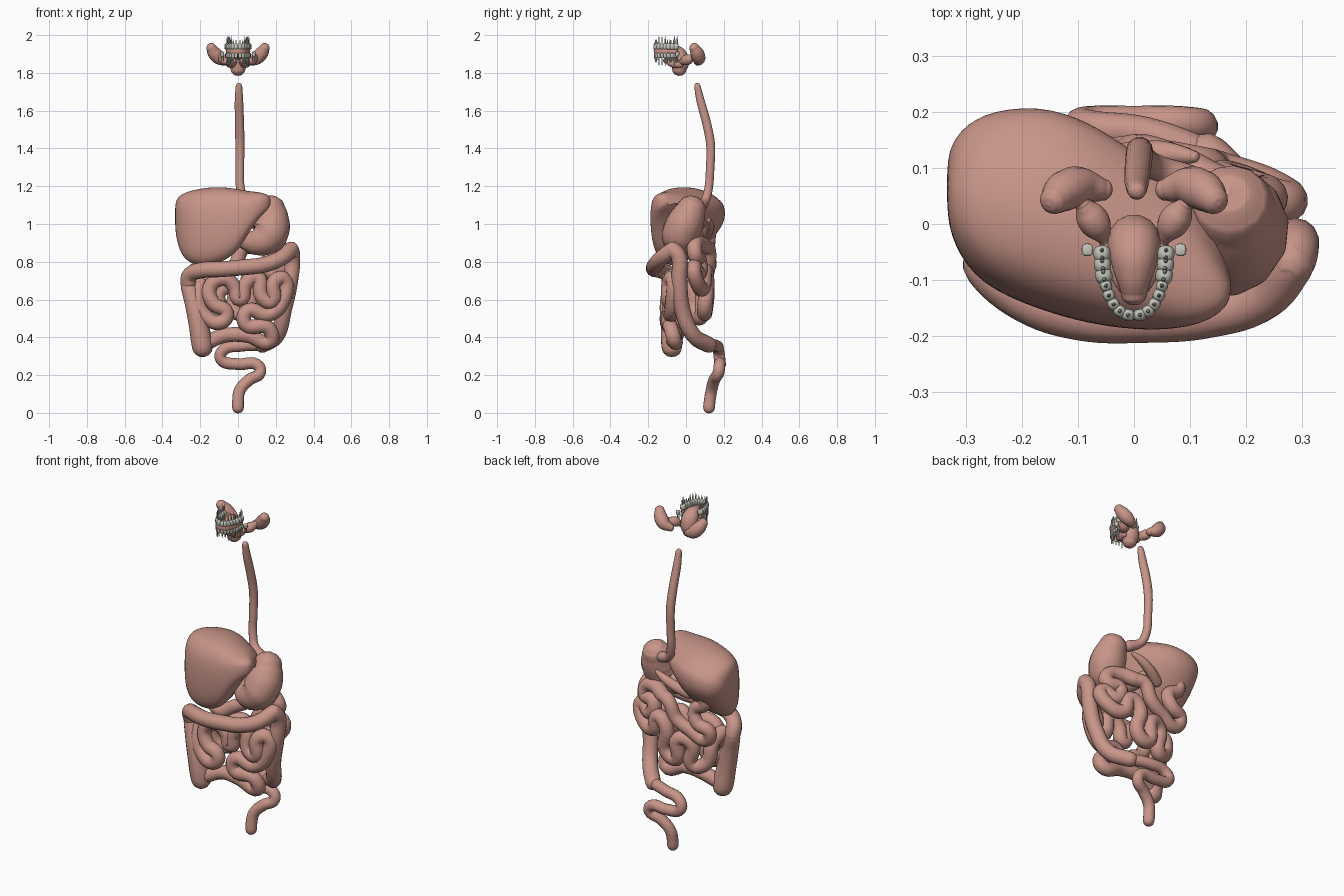
import bpy, bmesh, math
from mathutils import Vector


def material(name, col):
    m = bpy.data.materials.new(name)
    m.diffuse_color = (*col, 1)
    return m


FLESH = material("flesh", (0.58, 0.30, 0.25))
ENAMEL = material("enamel", (0.55, 0.56, 0.50))


def tube(name, pts, r=None, res=6):
    """Smooth round-ended tube; points are (x, y, z) or (x, y, z, radius)."""
    p = [(Vector(q[:3]), q[3] if len(q) > 3 else r) for q in pts]

    def cap(end, nxt):
        d = (end[0] - nxt[0]).normalized()
        return [(end[0] + d * end[1] * s, end[1] * k)
                for s, k in ((1, .03), (.9, .44), (.6, .8))]
    p = cap(p[0], p[1]) + p + cap(p[-1], p[-2])[::-1]
    cu = bpy.data.curves.new(name, 'CURVE')
    cu.dimensions = '3D'
    cu.bevel_depth, cu.bevel_resolution, cu.resolution_u = 1, 5, res
    cu.use_fill_caps = True
    sp = cu.splines.new('BEZIER')
    sp.radius_interpolation = 'CARDINAL'
    sp.bezier_points.add(len(p) - 1)
    for b, (co, rad) in zip(sp.bezier_points, p):
        b.co, b.radius = co, rad
        b.handle_left_type = b.handle_right_type = 'AUTO'
    ob = bpy.data.objects.new(name, cu)
    bpy.context.collection.objects.link(ob)
    cu.materials.append(FLESH)
    bpy.ops.object.select_all(action='DESELECT')
    ob.select_set(True)
    bpy.context.view_layer.objects.active = ob
    bpy.ops.object.convert(target='MESH')
    bpy.ops.object.shade_smooth()
    return bpy.context.object


def mesh(name, bm, mat, subsurf=0):
    bmesh.ops.recalc_face_normals(bm, faces=bm.faces)
    me = bpy.data.meshes.new(name)
    bm.to_mesh(me)
    bm.free()
    me.materials.append(mat)
    me.shade_smooth()
    ob = bpy.data.objects.new(name, me)
    bpy.context.collection.objects.link(ob)
    if subsurf:
        ob.modifiers.new("smooth", 'SUBSURF').levels = subsurf
        ob.modifiers["smooth"].render_levels = subsurf
    return ob


# Liver: lofted sections along x, lower back cut away and top sloping to the back
bm = bmesh.new()
rings = []
for x, y0, y1, z0, z1 in [
        (-.334, .02, .11, .98, 1.10), (-.322, -.04, .155, .86, 1.145),
        (-.275, -.11, .20, .755, 1.175), (-.17, -.155, .215, .735, 1.197),
        (-.08, -.18, .185, .76, 1.2), (0, -.19, .13, .82, 1.187),
        (.06, -.19, .09, .94, 1.175), (.12, -.18, .01, 1.03, 1.17),
        (.16, -.155, -.06, 1.07, 1.155), (.173, -.13, -.09, 1.10, 1.135)]:
    ring = []
    for i in range(20):
        a = math.tau * i / 20
        c, s = math.cos(a), math.sin(a)
        t = .5 + .5 * math.copysign(abs(c) ** .68, c)
        u = .5 + .5 * math.copysign(abs(s) ** .68, s)
        low = z0 + .52 * (z1 - z0) * t ** 1.6
        high = z1 - .05 * max(0, 2 * t - 1) ** 1.5
        ring.append(bm.verts.new((x, y0 + (y1 - y0) * t, low + (high - low) * u)))
    rings.append(ring)
for a, b in zip(rings, rings[1:]):
    for i in range(20):
        j = (i + 1) % 20
        bm.faces.new((a[i], a[j], b[j], b[i]))
bm.faces.new(rings[0])
bm.faces.new(rings[-1])
mesh("liver", bm, FLESH, 2)

# Oesophagus, stomach, duodenum and pancreas
tube("oesophagus", [(.005, .06, 1.73, .017), (.005, .075, 1.66, .022), (.008, .11, 1.53, .024),
                    (.01, .13, 1.42, .024), (.01, .128, 1.3, .023), (.015, .118, 1.18, .023),
                    (.04, .10, 1.12, .024), (.10, .075, 1.09, .03)])
tube("stomach", [(.174, .025, 1.07, .081), (.177, .005, 1.025, .095), (.172, -.02, .97, .1),
                 (.15, -.035, .93, .095), (.1, -.04, .905, .073), (.05, -.02, .91, .052),
                 (0, .03, .93, .038)], res=10)
tube("duodenum", [(0, .03, .93), (-.07, .09, .98), (-.17, .12, .98), (-.21, .12, .92),
                  (-.14, .115, .86), (-.16, .125, .79), (-.23, .11, .75), (-.2, .1, .69),
                  (-.1, .11, .73), (-.02, .12, .78), (.03, .12, .87), (.08, .1, .88)], .037)
tube("pancreas", [(-.08, .09, .93, .03), (0, .12, .97, .028), (.06, .125, 1.0, .022),
                  (.105, .12, 1.02, .012)])

# Small intestine: back loops, then front loops ending at the caecum
tube("small_intestine_back", [
    (.08, .1, .88), (.15, .065, .9), (.22, .045, .88), (.23, .05, .83), (.16, .07, .81),
    (.18, .07, .74), (.26, .04, .77), (.24, .06, .69), (.15, .09, .66), (.11, .1, .75),
    (.05, .11, .7), (.06, .1, .56), (-.01, .1, .53), (-.03, .11, .66), (-.1, .09, .64),
    (-.1, .08, .51), (-.17, .05, .53), (-.19, .02, .65), (-.2, -.05, .68)], .04)
tube("small_intestine_front", [
    (-.2, -.05, .68), (-.21, -.08, .59), (-.17, -.09, .51), (-.09, -.1, .48), (-.06, -.1, .53),
    (-.13, -.1, .58), (-.15, -.09, .66), (-.08, -.09, .71), (-.02, -.08, .67), (.01, -.08, .6),
    (.04, -.08, .68), (.1, -.08, .72), (.13, -.09, .61), (.18, -.09, .59), (.19, -.09, .69),
    (.24, -.07, .71), (.24, -.07, .6), (.16, -.08, .52), (.05, -.09, .54), (.04, -.09, .47),
    (.16, -.08, .45), (.17, -.06, .38), (.05, -.06, .41), (-.07, -.05, .41),
    (-.17, -.07, .37)], .039)

# Large intestine
tube("ascending_colon", [(-.188, -.075, .35, .055), (-.205, -.08, .45, .053),
                         (-.235, -.075, .58, .047), (-.262, -.06, .67, .042)])
tube("transverse_colon", [(-.262, -.06, .68), (-.258, -.08, .725), (-.19, -.135, .755),
                          (-.1, -.165, .76), (.02, -.17, .77), (.14, -.16, .785),
                          (.23, -.13, .82), (.28, -.07, .865)], .042)
tube("descending_colon", [(.28, -.07, .865), (.288, -.04, .83), (.277, -.035, .7),
                          (.245, -.02, .55), (.205, .04, .41), (.13, .12, .36)], .042)
tube("sigmoid_colon", [(.13, .12, .36), (.02, .16, .355), (-.08, .172, .33), (-.09, .178, .285),
                       (0, .18, .258), (.1, .178, .255), (.118, .172, .215), (.06, .15, .175),
                       (.01, .135, .12), (0, .125, .06), (0, .122, .028)], .031)

# Tongue
tube("tongue", [(0, -.12, 1.905, .025), (0, -.09, 1.91, .035), (0, -.05, 1.9, .045),
                (0, -.03, 1.86, .047), (0, -.035, 1.825, .041)], res=10)

# Gum arch between the tooth rows


def arch(t, a=.057, b=.113):
    c = math.cos(t)
    return (math.copysign(abs(c) ** .8, c) * a, -.05 - b * math.sin(t))


gum = tube("gum_arch", [(*arch(math.pi * i / 16), 0) for i in range(17)], .008)
gum.scale.z = 2.4
gum.location.z = 1.915

# Salivary glands, both sides
for side, s in (("right", -1), ("left", 1)):
    tube(side + "_parotid_gland", [(s * .14, .045, 1.93, .028), (s * .125, .058, 1.905, .036),
                                   (s * .095, .068, 1.875, .034), (s * .06, .062, 1.86, .022)])
    tube(side + "_submandibular_gland", [(s * .09, .033, 1.885, .016), (s * .08, .018, 1.875, .026),
                                         (s * .065, -.005, 1.865, .026),
                                         (s * .052, -.025, 1.855, .014)])
    tube(side + "_sublingual_gland", [(s * .045, -.03, 1.845, .018), (s * .032, -.065, 1.85, .023),
                                      (s * .02, -.11, 1.865, .012)])


# Teeth: crown with tapered roots; d is the root direction
def tooth(name, x, y, z, d, angle, w, depth, length, roots):
    bm = bmesh.new()
    c = bmesh.ops.create_cube(bm, size=1)["verts"]
    for v in c:
        k = .8 if v.co.z > 0 else 1
        v.co = Vector((v.co.x * w * k, v.co.y * depth * k, d * v.co.z * .03))
    bmesh.ops.subdivide_edges(bm, edges=bm.edges[:], cuts=1, use_grid_fill=True, smooth=.3)
    for i in range(roots):
        off = (i - (roots - 1) / 2) * w * .5
        r = bmesh.ops.create_cone(bm, segments=8, radius1=w * .36 / roots ** .4, radius2=.001,
                                  depth=length, cap_ends=True)["verts"]
        for v in r:
            v.co = Vector((v.co.x + off, v.co.y, d * (v.co.z + .005 + length / 2)))
    ob = mesh(name, bm, ENAMEL, 1)
    ob.location = (x, y, z)
    ob.rotation_euler.z = angle


for row, d, z in (("upper", 1, 1.94), ("lower", -1, 1.892)):
    for s in (-1, 1):
        for i, t in enumerate((.03, .2, .38, .56, .75, .97, 1.2, 1.45)):
            x, y = arch(t)
            x2, y2 = arch(t + .05)
            molar = i < 3
            tooth(f"{row}_tooth_{i + 1}_{'left' if s > 0 else 'right'}", s * x, y, z, d,
                  s * math.atan2(y2 - y, x2 - x), .027 if molar else .02,
                  .027 if molar else .018, .035 if i in (1, 2, 6, 7) else .055, 2 if molar else 1)
for s in (-1, 1):
    tooth("outer_molar_" + ("left" if s > 0 else "right"), s * .083, -.046, 1.9, -1,
          0, .022, .024, .035, 2)
